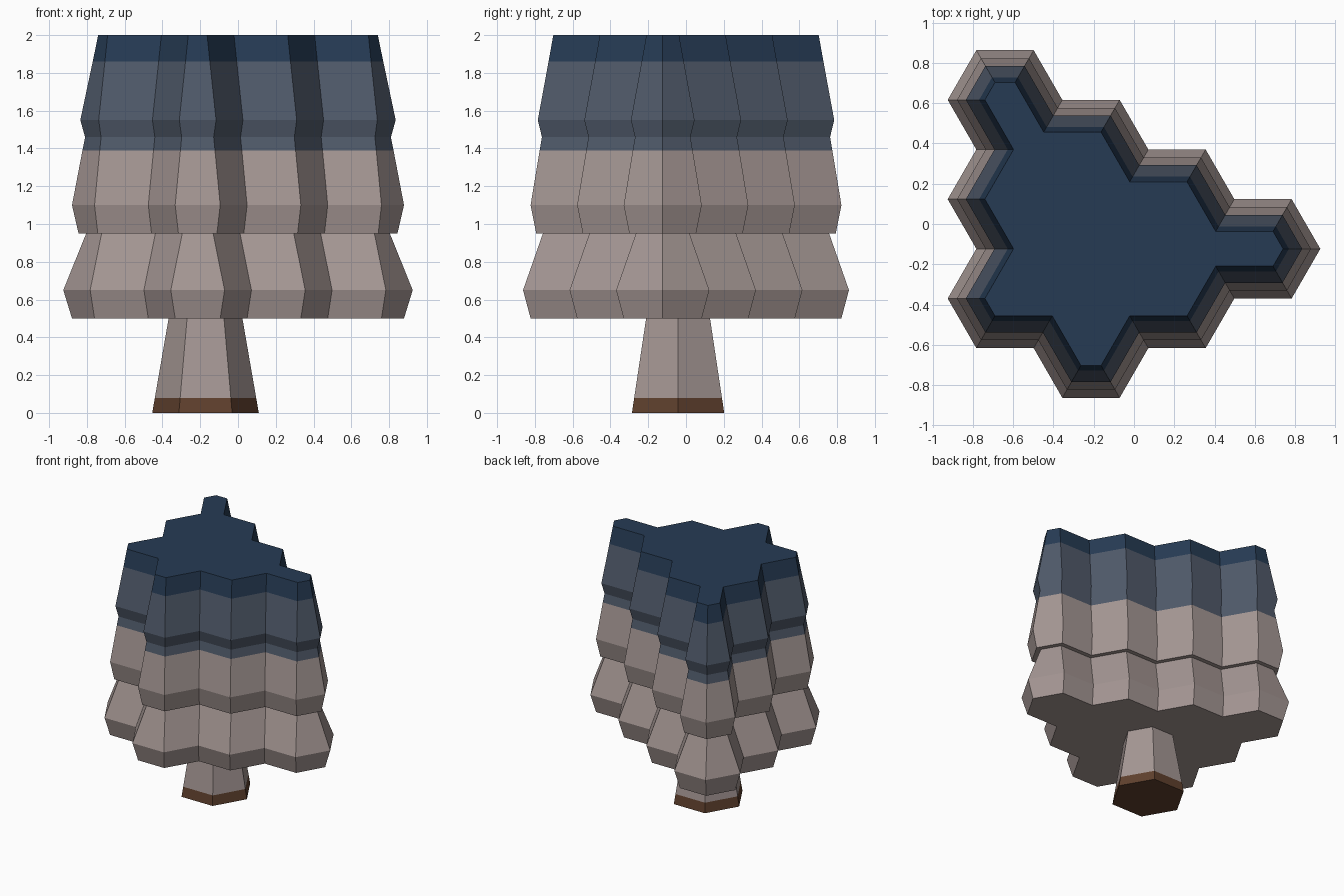
import bpy, bmesh
from math import sin, cos, radians, sqrt
from mathutils import Vector

cube = bpy.data.objects.get("Cube")
if cube:
    bpy.data.objects.remove(cube, do_unlink=True)


def material(name, rgb):
    """Flat material from 0-255 sRGB values."""
    lin = [((c / 255 + 0.055) / 1.055) ** 2.4 for c in rgb]
    mat = bpy.data.materials.new(name)
    mat.use_nodes = True
    mat.diffuse_color = (*lin, 1)
    bsdf = mat.node_tree.nodes["Principled BSDF"]
    bsdf.inputs["Base Color"].default_value = (*lin, 1)
    bsdf.inputs["Roughness"].default_value = 0.9
    return mat


mauve = material("mauve grey", (165, 151, 148))
slate = material("slate blue", (80, 90, 106))
navy = material("dark navy", (38, 59, 84))
brown = material("dark brown", (95, 64, 45))

HEX = 0.2846  # side length of one hexagon cell


def walk(start, headings, step):
    """Closed outline made by equal steps along the given headings."""
    points, p = [], Vector(start)
    for h in headings:
        points.append(p.copy())
        p += step * Vector((cos(radians(h)), sin(radians(h))))
    return points


def inset(points, d):
    """Mitred inward offset of a counterclockwise outline."""
    out = []
    for i, p in enumerate(points):
        a = (p - points[i - 1]).normalized()
        b = (points[(i + 1) % len(points)] - p).normalized()
        na, nb = Vector((-a.y, a.x)), Vector((-b.y, b.x))
        out.append(p + d * (na + nb) / (1 + na.dot(nb)))
    return out


def stack(name, outline, levels, mats, cap_bottom=True, cap_top=True):
    """Skin (height, inset, material) rings; each material colours the band above its ring."""
    bm = bmesh.new()
    rings = [[bm.verts.new((p.x, p.y, z)) for p in inset(outline, d)]
             for z, d, _ in levels]
    n = len(outline)
    for k in range(len(rings) - 1):
        low, high = rings[k], rings[k + 1]
        for i in range(n):
            j = (i + 1) % n
            bm.faces.new((low[i], low[j], high[j], high[i])).material_index = levels[k][2]
    if cap_bottom:
        bm.faces.new(rings[0][::-1]).material_index = levels[0][2]
    if cap_top:
        bm.faces.new(rings[-1]).material_index = levels[-1][2]
    mesh = bpy.data.meshes.new(name)
    bm.to_mesh(mesh)
    bm.free()
    for m in mats:
        mesh.materials.append(m)
    obj = bpy.data.objects.new(name, mesh)
    bpy.context.collection.objects.link(obj)
    return obj


# Canopy: a cluster of hexagon cells with three stacked, flaring tiers
headings = [120, 180] * 4 + [240, 300] * 3 + [0, 300] + [0, 60] * 3
canopy_outline = walk((3.25 * HEX, -HEX * sqrt(3) / 4), headings, HEX)
stack("canopy", canopy_outline, [
    (0.50, 0.04, 0), (0.65, 0.0, 0), (0.95, 0.105, 0),
    (0.95, 0.07, 0), (1.10, 0.04, 0), (1.39, 0.088, 1),
    (1.46, 0.10, 1), (1.55, 0.078, 1), (1.86, 0.135, 2), (2.0, 0.16, 2),
], (mauve, slate, navy))

# Trunk: a tapering six-sided post with a dark foot
trunk_outline = walk((0.11, -0.042), range(120, 480, 60), 0.282)
stack("trunk", trunk_outline, [
    (0.0, 0.0, 1), (0.08, 0.012, 0), (0.5, 0.075, 0),
], (mauve, brown), cap_top=False)
